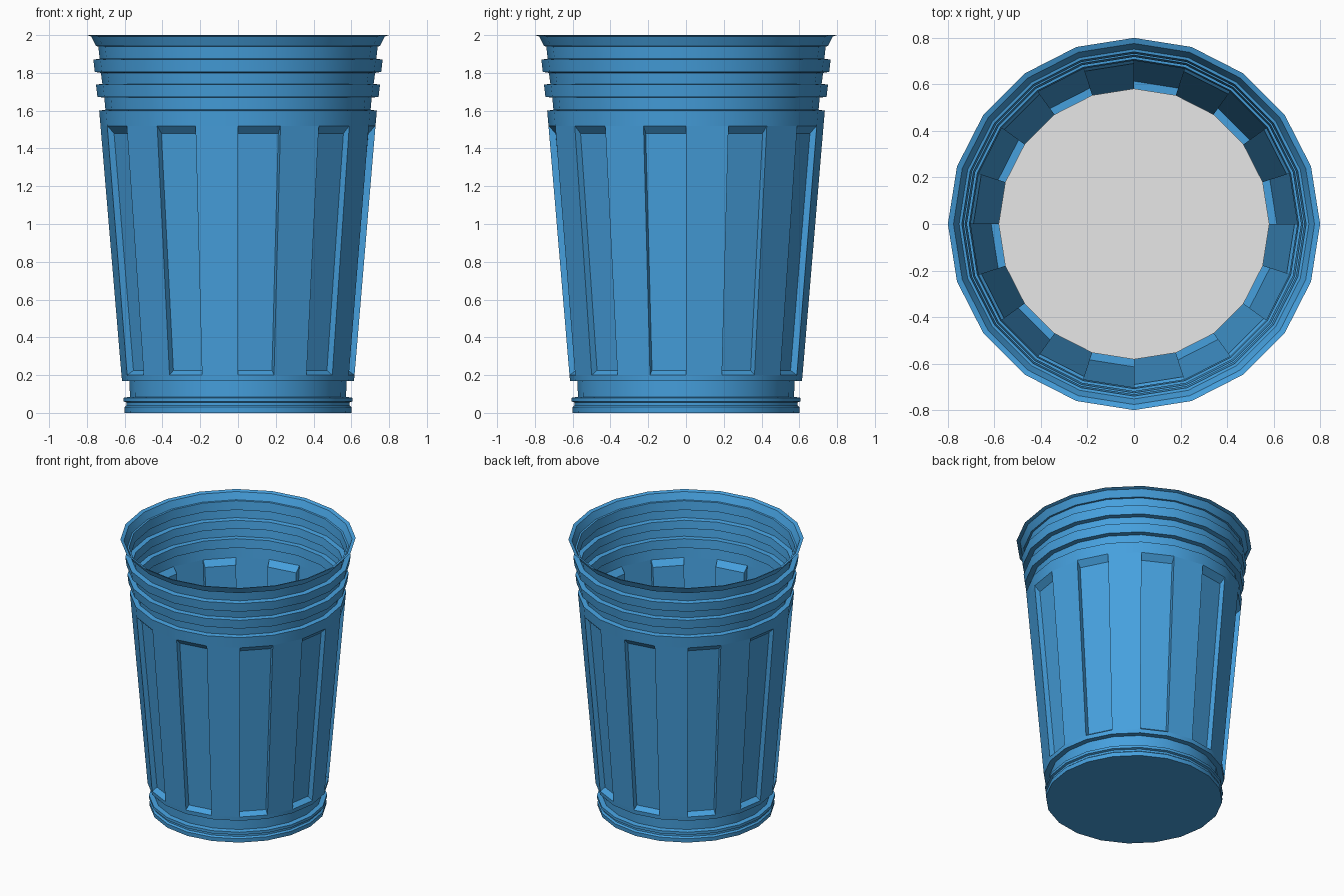
import bpy, bmesh, math

SIDES = 20

if "Cube" in bpy.data.objects:
    bpy.data.objects.remove(bpy.data.objects["Cube"], do_unlink=True)


def make_material(name, color):
    mat = bpy.data.materials.new(name)
    mat.use_nodes = True
    mat.diffuse_color = color
    mat.node_tree.nodes["Principled BSDF"].inputs["Base Color"].default_value = color
    return mat


blue = make_material("cup blue", (0.061, 0.352, 0.73, 1))
grey = make_material("light grey", (0.8, 0.8, 0.8, 1))


def point(r, z, step):
    a = 2 * math.pi * step / SIDES
    return (r * math.cos(a), r * math.sin(a), z)


def quad(bm, *corners):
    bm.faces.new([bm.verts.new(point(*c)) for c in corners])


def lathe(bm, profile):
    for (r0, z0), (r1, z1) in zip(profile, profile[1:]):
        for k in range(SIDES):
            quad(bm, (r0, z0, k), (r0, z0, k + 1), (r1, z1, k + 1), (r1, z1, k))


def disc(bm, r, z, up):
    ring = [bm.verts.new(point(r, z, k)) for k in range(SIDES)]
    bm.faces.new(ring if up else ring[::-1])


def finish(bm, name, mat):
    bmesh.ops.remove_doubles(bm, verts=bm.verts, dist=0.0005)
    mesh = bpy.data.meshes.new(name)
    bm.to_mesh(mesh)
    bm.free()
    mesh.materials.append(mat)
    obj = bpy.data.objects.new(name, mesh)
    bpy.context.collection.objects.link(obj)
    bpy.ops.object.select_all(action="DESELECT")
    obj.select_set(True)
    bpy.context.view_layer.objects.active = obj
    bpy.ops.object.shade_smooth_by_angle(angle=math.radians(32))
    return obj


# Stepped foot with its closed underside
bm = bmesh.new()
lathe(bm, [(0.60, 0), (0.602, 0.03), (0.59, 0.04), (0.59, 0.055), (0.605, 0.06),
           (0.605, 0.08), (0.572, 0.085), (0.575, 0.17), (0.614, 0.17), (0.617, 0.2)])
disc(bm, 0.60, 0, False)
finish(bm, "cup_foot", blue)

# Fluted wall: raised and recessed panels take turns around the cone
bm = bmesh.new()
RECESS = 0.035
low, high = (0.617, 0.2), (0.728, 1.52)
low_in, high_in = (0.617 - RECESS, 0.225), (0.725 - RECESS, 1.48)
for k in range(SIDES):
    if k % 2 == 0:
        quad(bm, (*low, k), (*low, k + 1), (*high, k + 1), (*high, k))
    else:
        for a, b in ((low, low_in), (low_in, high_in), (high_in, high)):
            quad(bm, (*a, k), (*a, k + 1), (*b, k + 1), (*b, k))
        quad(bm, (*low, k), (*low_in, k), (*high_in, k), (*high, k))
        quad(bm, (*low, k + 1), (*high, k + 1), (*high_in, k + 1), (*low_in, k + 1))
finish(bm, "fluted_wall", blue)

# Shoulder, stacked rings and flared lip
bm = bmesh.new()
lathe(bm, [(0.728, 1.52), (0.735, 1.6), (0.702, 1.605), (0.708, 1.67),
           (0.744, 1.672), (0.752, 1.738), (0.718, 1.742), (0.726, 1.8),
           (0.758, 1.805), (0.766, 1.87), (0.732, 1.875), (0.74, 1.94),
           (0.752, 1.942), (0.776, 1.992), (0.80, 2.0)])
finish(bm, "ringed_rim", blue)

# Pale surface inside the cup
bm = bmesh.new()
disc(bm, 0.582, 0.28, True)
finish(bm, "inner_floor", grey)
